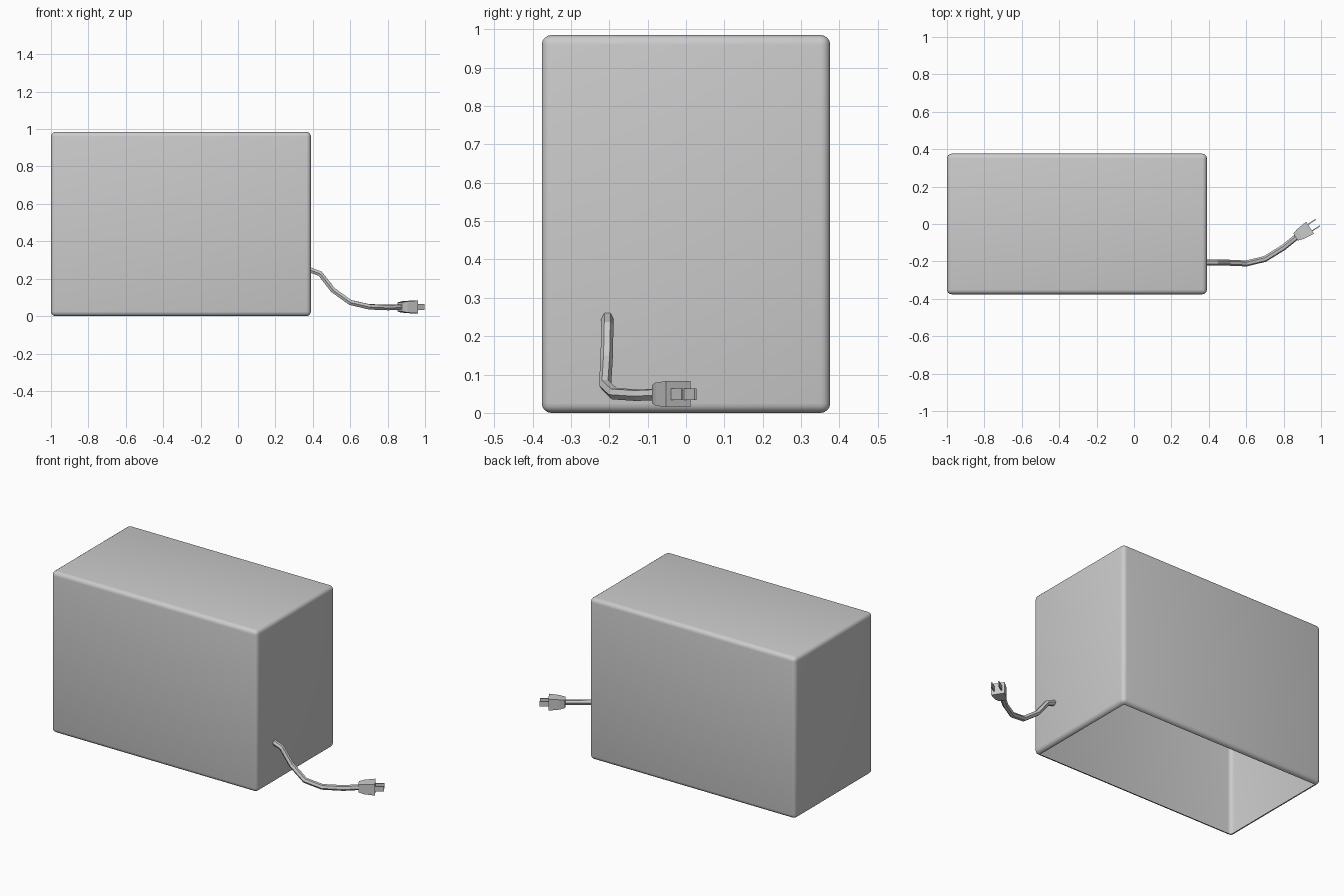
import bpy, bmesh, math
from mathutils import Matrix, Vector

if "Cube" in bpy.data.objects:
    bpy.data.objects.remove(bpy.data.objects["Cube"])


def mesh_object(name, bm):
    bmesh.ops.recalc_face_normals(bm, faces=bm.faces[:])
    me = bpy.data.meshes.new(name)
    bm.to_mesh(me)
    bm.free()
    ob = bpy.data.objects.new(name, me)
    bpy.context.collection.objects.link(ob)
    return ob


# Housing: rounded box, open underneath
X0, X1, HY, TOP = -1.0, 0.39, 0.376, 0.985
bm = bmesh.new()
bmesh.ops.create_cube(bm, size=1, matrix=Matrix.Translation(((X0 + X1) / 2, 0, TOP / 2))
                      @ Matrix.Diagonal((X1 - X0, 2 * HY, TOP, 1)))
bmesh.ops.bevel(bm, geom=bm.edges[:], offset=0.025, segments=4, profile=0.5, affect='EDGES')
bm.normal_update()
bottom = [f for f in bm.faces if f.normal.z < -0.999 and f.calc_area() > 0.1]
bmesh.ops.delete(bm, geom=bottom, context='FACES')
housing = mesh_object("housing", bm)
bpy.context.view_layer.objects.active = housing
housing.select_set(True)
bpy.ops.object.shade_smooth_by_angle(angle=math.radians(40))

# Power cord: six-sided tube along a drooping path
path = [(0.38, -0.205, 0.249), (0.44, -0.205, 0.226), (0.507, -0.207, 0.14),
        (0.60, -0.211, 0.073), (0.70, -0.187, 0.05), (0.80, -0.125, 0.046),
        (0.88, -0.06, 0.049)]
curve = bpy.data.curves.new("power_cord", 'CURVE')
curve.dimensions = '3D'
curve.bevel_depth = 0.016
curve.bevel_resolution = 1
curve.use_fill_caps = True
spline = curve.splines.new('POLY')
spline.points.add(len(path) - 1)
for p, co in zip(spline.points, path):
    p.co = (*co, 1)
spline.use_smooth = False
cord = bpy.data.objects.new("power_cord", curve)
bpy.context.collection.objects.link(cord)

# Plug body: lofted rectangles (distance, half width, half height)
plug_frame = Matrix.Translation((0.864, -0.07, 0.049)) @ Matrix.Rotation(math.radians(33), 4, 'Z')
bm = bmesh.new()
rings = []
for d, w, h in [(0, 0.022, 0.024), (0.03, 0.031, 0.030), (0.092, 0.038, 0.034)]:
    rings.append([bm.verts.new(plug_frame @ Vector((d, sy * w, sz * h)))
                  for sy, sz in [(-1, -1), (1, -1), (1, 1), (-1, 1)]])
for a, b in zip(rings, rings[1:]):
    for i in range(4):
        j = (i + 1) % 4
        bm.faces.new((a[i], a[j], b[j], b[i]))
bm.faces.new(rings[0])
bm.faces.new(rings[-1])
mesh_object("plug_body", bm)

# Prongs: two upright blades
for side, label in [(-1, "right"), (1, "left")]:
    bm = bmesh.new()
    bmesh.ops.create_cube(bm, size=1, matrix=plug_frame
                          @ Matrix.Translation((0.112, side * 0.0205, 0))
                          @ Matrix.Diagonal((0.06, 0.006, 0.03, 1)))
    mesh_object("plug_prong_" + label, bm)
